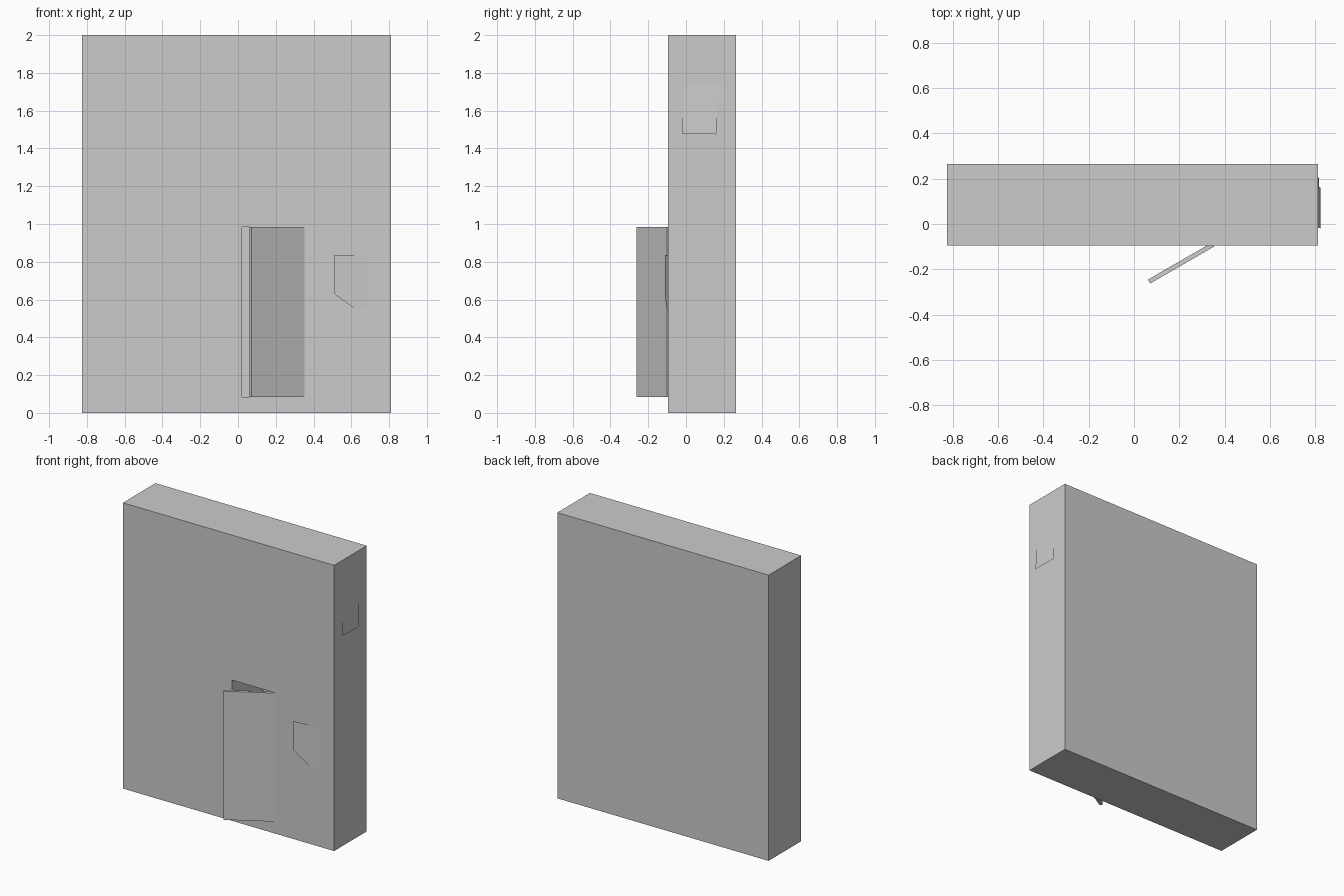
import bpy
import bmesh
from math import radians
from mathutils import Vector

cube = bpy.data.objects.get("Cube")
if cube:
    bpy.data.objects.remove(cube, do_unlink=True)

# One plain grey for every part
GREY = (0.6, 0.6, 0.6, 1)
grey = bpy.data.materials.new("plain grey")
grey.use_nodes = True
grey.diffuse_color = GREY
grey.node_tree.nodes["Principled BSDF"].inputs["Base Color"].default_value = GREY

LEFT, RIGHT = -0.825, 0.811
FRONT, BACK = -0.095, 0.265
HEIGHT = 2.0


def add_object(name, bm):
    mesh = bpy.data.meshes.new(name)
    bm.to_mesh(mesh)
    bm.free()
    mesh.materials.append(grey)
    obj = bpy.data.objects.new(name, mesh)
    bpy.context.collection.objects.link(obj)
    return obj


def box(name, low, high):
    low, high = Vector(low), Vector(high)
    bm = bmesh.new()
    bmesh.ops.create_cube(bm, size=1)
    bmesh.ops.scale(bm, vec=high - low, verts=bm.verts)
    bmesh.ops.translate(bm, vec=(low + high) / 2, verts=bm.verts)
    return add_object(name, bm)


def sheet(name, outline, place):
    """Flat patch: the outline is laid onto a wall by the place rule."""
    bm = bmesh.new()
    face = bm.faces.new([bm.verts.new(place(u, v)) for u, v in outline])
    face.normal_update()
    return add_object(name, bm)


# Wall block with a doorway recess
wall = box("wall_block", (LEFT, FRONT, 0), (RIGHT, BACK, HEIGHT))
cutter = box("doorway_cutter", (0.02, FRONT - 0.1, 0.085), (0.345, BACK - 0.015, 0.985))
cutter.hide_render = True
cutter.hide_set(True)
cut = wall.modifiers.new("doorway", "BOOLEAN")
cut.operation = "DIFFERENCE"
cut.solver = "EXACT"
cut.object = cutter
bpy.context.view_layer.objects.active = wall
bpy.ops.object.modifier_apply(modifier=cut.name)
bpy.data.objects.remove(cutter, do_unlink=True)

# Door standing ajar, swung about its hinge edge
door = box("door", (-0.325, -0.01, 0), (0, 0.01, 0.9))
door.location = (0.348, FRONT + 0.004, 0.085)
door.rotation_euler.z = radians(30)


# Patches on the front wall
def on_front(x, z):
    return (x, FRONT - 0.002, z)


patches = {
    "upper_patch": [(-0.65, 1.48), (-0.475, 1.455), (-0.43, 1.735), (-0.605, 1.765)],
    "small_patch": [(0.57, 1.255), (0.65, 1.255), (0.645, 1.335), (0.565, 1.335)],
    "lower_patch": [(-0.22, 0.465), (-0.045, 0.485), (-0.065, 0.77), (-0.245, 0.75)],
    "stepped_patch": [(-0.295, 1.1), (-0.115, 1.1), (-0.115, 1.175), (-0.065, 1.175),
                      (-0.065, 1.14), (0.01, 1.14), (0.01, 1.225), (-0.015, 1.225),
                      (-0.015, 1.46), (-0.195, 1.46), (-0.195, 1.385), (-0.295, 1.385)],
}
for name, outline in patches.items():
    sheet(name, outline, on_front)

# Patch lifting off the front wall at its outer edge
sheet("loose_patch",
      [(0.62, 0.55), (0.69, 0.55), (0.69, 0.835), (0.51, 0.835), (0.51, 0.63)],
      lambda x, z: (x, FRONT - 0.001 - 0.09 * (0.69 - x), z))

# Patch on the side wall, leaning out at the bottom
sheet("side_patch",
      [(-0.02, 1.48), (0.16, 1.475), (0.165, 1.655), (0.205, 1.655),
       (0.205, 1.735), (-0.015, 1.735)],
      lambda y, z: (RIGHT + 0.001 + 0.04 * (1.735 - z), y, z))
